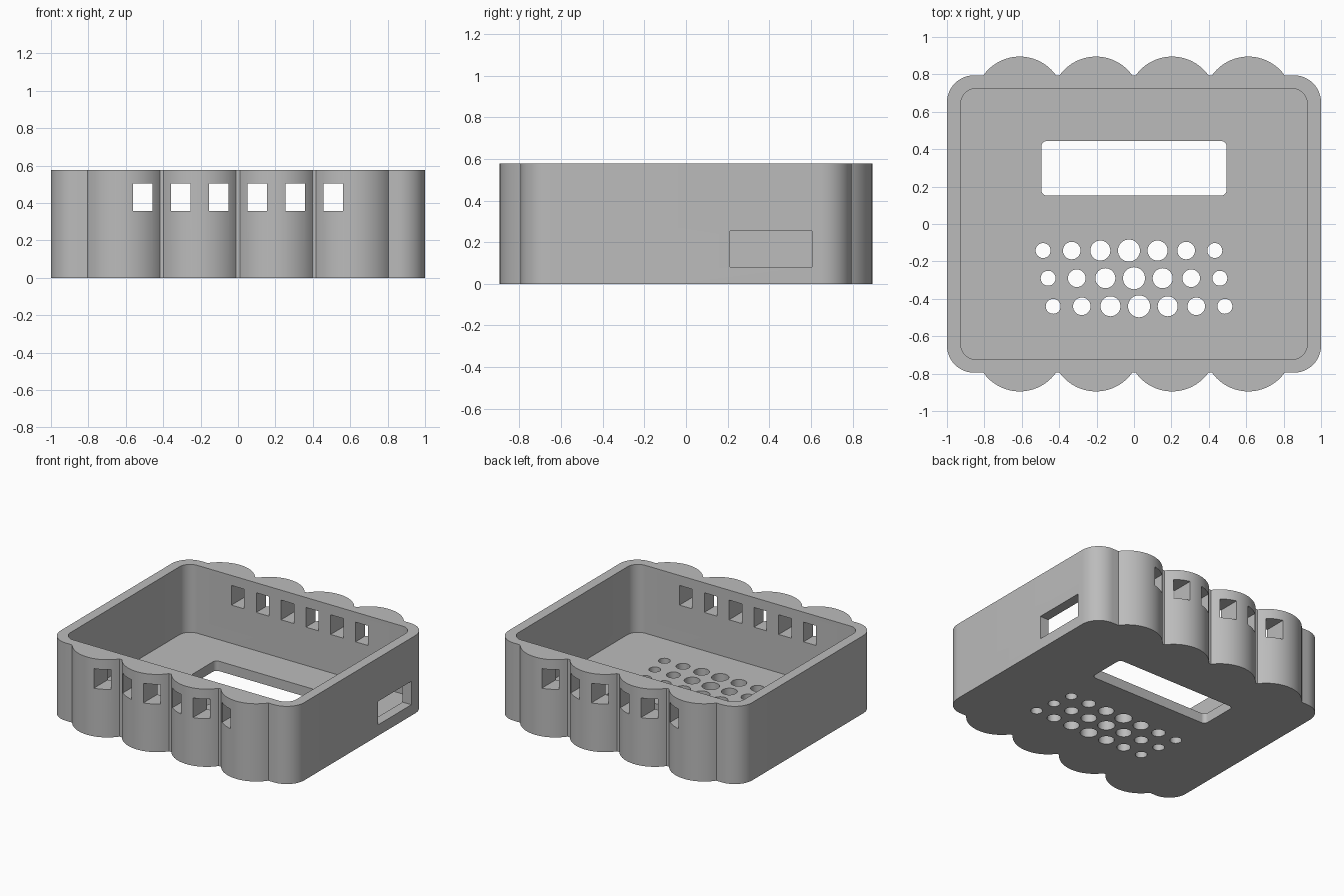
import bpy, bmesh
from math import sin, cos, pi, asin, radians

if "Cube" in bpy.data.objects:
    bpy.data.objects.remove(bpy.data.objects["Cube"], do_unlink=True)

HALF_X, HALF_Y, HEIGHT, WALL = 1.0, 0.795, 0.577, 0.073
PITCH = 0.4075           # spacing of the scallops
BUMP_HALF, BUMP_RISE = 0.194, 0.1

grey = bpy.data.materials.new("plain grey")
grey.use_nodes = True
colour = (0.5, 0.5, 0.5, 1)
grey.diffuse_color = colour
grey.node_tree.nodes["Principled BSDF"].inputs["Base Color"].default_value = colour


def arc(cx, cy, r, start, end, steps):
    return [(cx + r * cos(start + (end - start) * i / steps),
             cy + r * sin(start + (end - start) * i / steps)) for i in range(steps + 1)]


def rounded_rect(hx, hy, r, cx=0, cy=0):
    """Counter-clockwise outline, one list of points per corner."""
    corners = []
    for k, (sx, sy) in enumerate([(1, 1), (-1, 1), (-1, -1), (1, -1)]):
        corners.append(arc(cx + sx * (hx - r), cy + sy * (hy - r), r,
                           k * pi / 2, (k + 1) * pi / 2, 12))
    return corners


def prism(bm, outline, z0, z1):
    bottom = bm.faces.new([bm.verts.new((x, y, z0)) for x, y in outline])
    res = bmesh.ops.extrude_face_region(bm, geom=[bottom], use_keep_orig=True)
    top = [v for v in res["geom"] if isinstance(v, bmesh.types.BMVert)]
    bmesh.ops.translate(bm, verts=top, vec=(0, 0, z1 - z0))


def box(bm, x, y, z, hx, hy, hz):
    prism(bm, [(x - hx, y - hy), (x + hx, y - hy), (x + hx, y + hy), (x - hx, y + hy)],
          z - hz, z + hz)


def make(name, bm):
    bmesh.ops.recalc_face_normals(bm, faces=bm.faces)
    mesh = bpy.data.meshes.new(name)
    bm.to_mesh(mesh)
    bm.free()
    mesh.materials.append(grey)
    obj = bpy.data.objects.new(name, mesh)
    bpy.context.collection.objects.link(obj)
    return obj


# Scallops along the back edge, running from +x to -x
radius = (BUMP_HALF ** 2 + BUMP_RISE ** 2) / (2 * BUMP_RISE)
spread = asin(BUMP_HALF / radius)
scallops = []
for k in (1.5, 0.5, -0.5, -1.5):
    scallops += arc(k * PITCH, HALF_Y + BUMP_RISE - radius, radius,
                    pi / 2 - spread, pi / 2 + spread, 24)

# Case body
ne, nw, sw, se = rounded_rect(HALF_X, HALF_Y, 0.145)
bm = bmesh.new()
prism(bm, ne + scallops + nw + sw + [(-x, -y) for x, y in scallops] + se, 0, HEIGHT)
case = make("case", bm)

# Hollow inside
bm = bmesh.new()
prism(bm, sum(rounded_rect(HALF_X - WALL, HALF_Y - WALL + 0.003, 0.085), []), WALL, HEIGHT + 0.2)
cavity = make("cavity_cutter", bm)

# Openings
bm = bmesh.new()
prism(bm, sum(rounded_rect(0.495, 0.146, 0.03, 0, 0.298), []), -0.1, 0.2)   # display slot
for row, y in enumerate((-0.142, -0.29, -0.44)):                            # speaker holes
    for i in range(-3, 4):
        r = (0.059, 0.0535, 0.047, 0.04)[abs(i)]
        prism(bm, arc(0.027 * (row - 1) + 0.153 * i, y, r, 0, 2 * pi, 32)[:-1], -0.1, 0.2)
for i in range(6):                                                          # wall windows
    box(bm, (i - 2.5) * PITCH / 2, 0, 0.43, 0.052, 1.2, 0.073)
box(bm, 1, 0.408, 0.168, 0.3, 0.197, 0.087)                                 # side port
openings = make("opening_cutter", bm)

# Cut, bake and tidy up
for cutter in (cavity, openings):
    mod = case.modifiers.new(cutter.name, "BOOLEAN")
    mod.operation, mod.solver, mod.object = "DIFFERENCE", "EXACT", cutter
bpy.context.view_layer.update()
baked = bpy.data.meshes.new_from_object(case.evaluated_get(bpy.context.evaluated_depsgraph_get()))
case.modifiers.clear()
case.data = baked
for cutter in (cavity, openings):
    bpy.data.objects.remove(cutter, do_unlink=True)

bpy.ops.object.select_all(action="DESELECT")
case.select_set(True)
bpy.context.view_layer.objects.active = case
bpy.ops.object.shade_smooth_by_angle(angle=radians(30))
